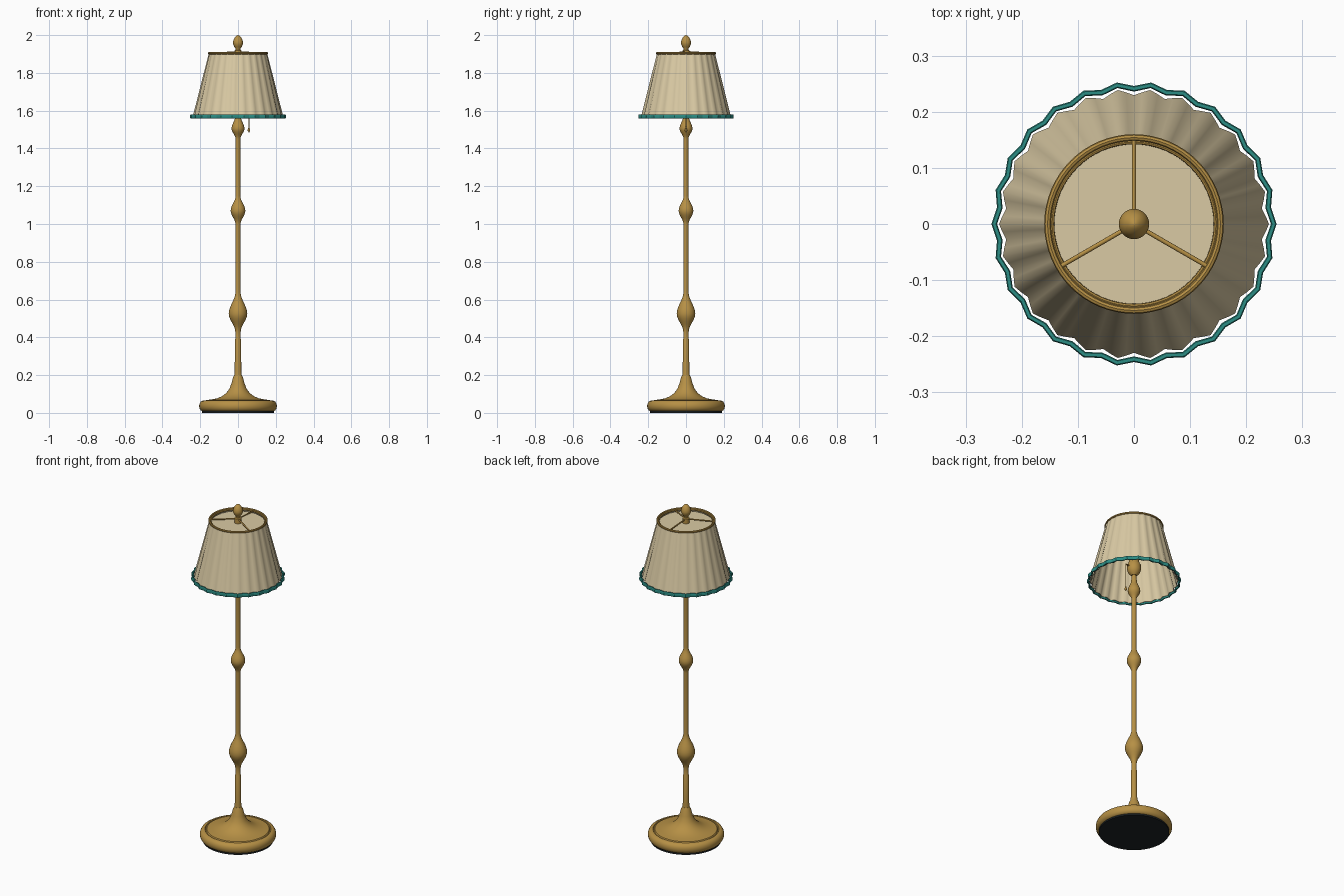
import bpy, bmesh, math
from mathutils import Vector

if "Cube" in bpy.data.objects:
    bpy.data.objects.remove(bpy.data.objects["Cube"])


def mat(name, col):
    m = bpy.data.materials.new(name)
    m.diffuse_color = (*col, 1)
    m.use_nodes = True
    m.node_tree.nodes["Principled BSDF"].inputs["Base Color"].default_value = m.diffuse_color
    return m


BRASS = mat("brass", (0.47, 0.28, 0.06))
CREAM = mat("cream fabric", (0.70, 0.59, 0.37))
TEAL = mat("teal trim", (0.025, 0.27, 0.235))
FELT = mat("dark felt", (0.012, 0.016, 0.018))
GLASS = mat("bulb glass", (0.85, 0.78, 0.60))


def finish(name, bm, m, angle=40):
    bmesh.ops.recalc_face_normals(bm, faces=bm.faces)
    me = bpy.data.meshes.new(name)
    bm.to_mesh(me)
    bm.free()
    me.materials.append(m)
    ob = bpy.data.objects.new(name, me)
    bpy.context.collection.objects.link(ob)
    bpy.context.view_layer.objects.active = ob
    ob.select_set(True)
    bpy.ops.object.shade_smooth_by_angle(angle=math.radians(angle))
    ob.select_set(False)
    return ob


def lathe(name, profile, m, seg=48, loop=False, radius=None, angle=40):
    """Revolve (r, z) points; radius(k, r, z) may bend each ring."""
    bm = bmesh.new()
    rings = []
    for r, z in profile:
        ring = []
        for k in range(seg):
            a = 2 * math.pi * k / seg
            rr = radius(k, r, z) if radius else r
            ring.append(bm.verts.new((rr * math.cos(a), rr * math.sin(a), z)))
        rings.append(ring)
    pairs = list(zip(rings, rings[1:] + rings[:1]))
    for a, b in pairs if loop else pairs[:-1]:
        for k in range(seg):
            j = (k + 1) % seg
            bm.faces.new((a[k], a[j], b[j], b[k]))
    if not loop:
        bm.faces.new(rings[0])
        bm.faces.new(rings[-1])
    return finish(name, bm, m, angle)


def rod(name, a, b, r, m, seg=10):
    a, b = Vector(a), Vector(b)
    bm = bmesh.new()
    bmesh.ops.create_cone(bm, cap_ends=True, segments=seg, radius1=r, radius2=r, depth=(b - a).length)
    rot = Vector((0, 0, 1)).rotation_difference(b - a)
    for v in bm.verts:
        v.co = rot @ v.co + (a + b) / 2
    return finish(name, bm, m)


def bulge(z0, zc, z1, r0, r, r1, n=7):
    """Smooth swelling from r0 up to r and back down to r1."""
    pts = []
    for i in range(2 * n + 1):
        t = i / n
        w = 0.5 - 0.5 * math.cos(math.pi * t)
        if t <= 1:
            pts.append((r0 + (r - r0) * w, z0 + (zc - z0) * t))
        else:
            pts.append((r1 + (r - r1) * w, zc + (z1 - zc) * (t - 1)))
    return pts


# base
lathe("felt_pad", [(0.19, 0), (0.19, 0.012)], FELT, 64)
lathe("base", [(0.188, 0.008), (0.198, 0.014), (0.204, 0.024), (0.206, 0.036), (0.204, 0.048),
               (0.198, 0.059), (0.188, 0.065), (0.178, 0.066), (0.176, 0.062), (0.172, 0.062),
               (0.168, 0.068), (0.14, 0.071), (0.11, 0.077), (0.085, 0.088), (0.062, 0.105),
               (0.046, 0.127), (0.035, 0.155), (0.027, 0.185), (0.02, 0.2)], BRASS, 64)

# stem with turned swellings
stem = [(0.02, 0.19), (0.0175, 0.22), (0.0165, 0.385), (0.0145, 0.39)]
stem += bulge(0.43, 0.525, 0.64, 0.0145, 0.049, 0.0135)
stem += bulge(1.0, 1.07, 1.15, 0.0135, 0.039, 0.0125)
stem += bulge(1.45, 1.505, 1.57, 0.0125, 0.034, 0.015)
stem += [(0.012, 1.6), (0.012, 1.62)]
lathe("stem", stem, BRASS, 32)

# lamp socket and bulb
lathe("socket", [(0.014, 1.60), (0.03, 1.615), (0.037, 1.635), (0.037, 1.665), (0.03, 1.675),
                 (0.026, 1.70), (0.02, 1.705)], BRASS, 32)
lathe("bulb", [(0.018, 1.70), (0.022, 1.72), (0.036, 1.75), (0.042, 1.775), (0.038, 1.80),
               (0.025, 1.818), (0.006, 1.825)], GLASS, 32)

# pull chain
rod("chain_arm", (0.03, 0, 1.65), (0.058, 0, 1.65), 0.004, BRASS)
rod("pull_chain", (0.058, 0, 1.652), (0.058, 0, 1.505), 0.002, BRASS, 6)
bob = lathe("chain_bob", bulge(1.485, 1.495, 1.515, 0.002, 0.007, 0.002, 4), BRASS, 12)
bob.location.x = 0.058

# pleated shade
PLEATS = 26
Z0, Z1 = 1.565, 1.9


def pleat(k, r, z):
    t = (z - Z0) / (Z1 - Z0)
    return r + (0.0055 * (1 - t) + 0.0015 * t) * math.cos(2 * math.pi * k / 4)


lathe("shade", [(0.235, Z0), (0.154, Z1), (0.151, Z1), (0.232, Z0)], CREAM, PLEATS * 4,
      loop=True, radius=pleat, angle=50)
lathe("shade_trim", [(0.243, 1.559), (0.249, 1.559), (0.251, 1.564), (0.251, 1.575),
                     (0.249, 1.58), (0.243, 1.58), (0.241, 1.575), (0.241, 1.564)], TEAL,
      PLEATS * 2, loop=True, radius=lambda k, r, z: r + (0.003 if k % 2 == 0 else -0.005), angle=20)

# top rings, diffuser and spider
for name, rad, tube, z in (("top_ring", 0.154, 0.006, 1.904), ("inner_ring", 0.146, 0.004, 1.9)):
    lathe(name, [(rad + tube * math.cos(a * math.pi / 4), z + tube * math.sin(a * math.pi / 4))
                 for a in range(8)], BRASS, 64, loop=True)
lathe("diffuser", [(0.147, 1.885), (0.147, 1.89)], CREAM, 64)
for i in range(3):
    a = math.radians(90 + 120 * i)
    rod(f"spoke_{i + 1}", (0, 0, 1.912), (0.15 * math.cos(a), 0.15 * math.sin(a), 1.903), 0.004, BRASS)

# hub and finial
lathe("finial", [(0.018, 1.89), (0.018, 1.918), (0.012, 1.922), (0.012, 1.928), (0.02, 1.938),
                 (0.026, 1.952), (0.027, 1.962), (0.024, 1.975), (0.018, 1.987), (0.009, 1.996),
                 (0.002, 2.0)], BRASS, 32)
